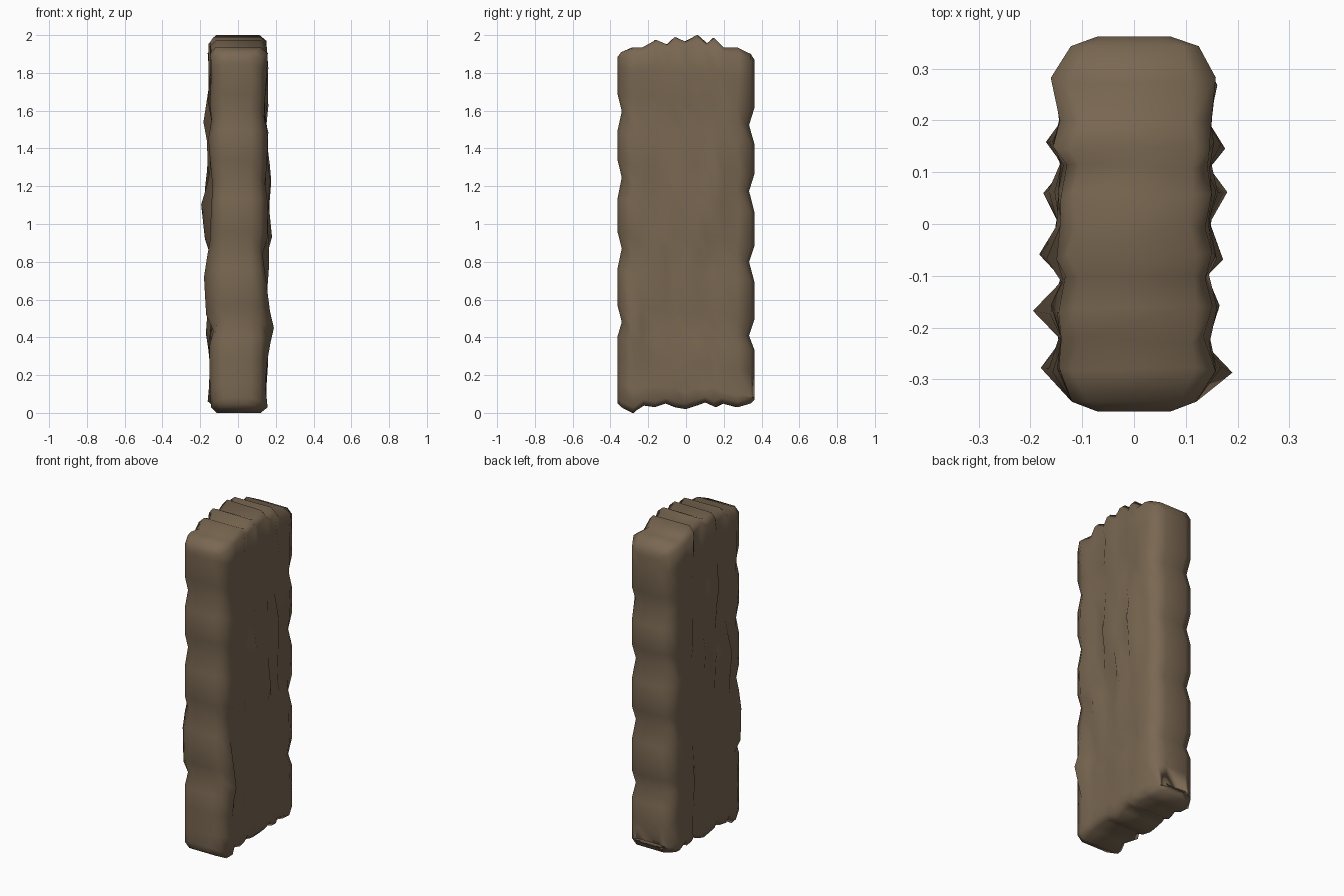
import bpy, bmesh, random

if "Cube" in bpy.data.objects:
    bpy.data.objects.remove(bpy.data.objects["Cube"])

random.seed(7)

bark = bpy.data.materials.new("brown_bark")
bark.diffuse_color = (0.19, 0.135, 0.083, 1)
bark.use_nodes = True
bark.node_tree.nodes["Principled BSDF"].inputs["Base Color"].default_value = bark.diffuse_color

# Cross stations along y: y, top z, bottom z, left peak, right peak, height of each peak
# (odd entries are the ridges, even ones the grooves between them)
stations = [
    (-0.362, 1.885, 0.05, 0.070, 0.070, 0, 0),
    (-0.343, 1.910, 0.03, 0.120, 0.120, 0, 0),
    (-0.280, 1.935, 0.00, 0.180, 0.190, 5, 3),
    (-0.225, 1.935, 0.04, 0.138, 0.140, 0, 0),
    (-0.165, 1.975, 0.03, 0.195, 0.165, 8, 6),
    (-0.105, 1.950, 0.05, 0.135, 0.138, 0, 0),
    (-0.060, 1.990, 0.03, 0.183, 0.172, 12, 9),
    (0.000, 1.965, 0.02, 0.142, 0.140, 0, 0),
    (0.060, 2.000, 0.04, 0.175, 0.180, 9, 7),
    (0.110, 1.955, 0.055, 0.135, 0.142, 0, 0),
    (0.150, 1.985, 0.03, 0.170, 0.176, 3, 9),
    (0.195, 1.935, 0.05, 0.136, 0.142, 0, 0),
    (0.275, 1.935, 0.03, 0.152, 0.158, 7, 11),
    (0.343, 1.900, 0.05, 0.122, 0.125, 0, 0),
    (0.362, 1.870, 0.07, 0.070, 0.070, 0, 0),
]
# Heights of the lumps and of the notches between them
levels = [0.12, 0.25, 0.37, 0.445, 0.53, 0.73, 0.835, 0.92, 1.10,
          1.21, 1.30, 1.46, 1.56, 1.65, 1.80]
notches = {0.445, 0.835, 1.21, 1.56}


def side_points(bm, index, side):
    """One vertical line of points on the left (-1) or right (1) face."""
    y, top, bottom, left, right, peak_l, peak_r = stations[index]
    reach, peak = (left, peak_l) if side < 0 else (right, peak_r)
    ridge = index % 2 == 0 and 0 < index < len(stations) - 1
    at_end = index < 2 or index > len(stations) - 3
    tilt = random.uniform(-0.03, 0.03) if not at_end else -0.1 * y
    zs = [bottom, bottom + 0.03] + [z + tilt for z in levels] + [top - 0.03, top]
    points = []
    for i, z in enumerate(zs):
        notch = 2 <= i < len(zs) - 2 and levels[i - 2] in notches
        if at_end:
            x = reach - (0.006 if notch else 0)
        elif ridge:
            x = 0.147 + random.uniform(-0.006, 0.014) - (0.012 if notch else 0)
            if i == peak + 2:
                x = reach
            elif abs(i - peak - 2) == 1:
                x = (x + reach) / 2
        else:
            x = reach + random.uniform(-0.006, 0.008)
        if i in (0, len(zs) - 1):
            x -= 0.03
        # ends are pinched inward at the notches
        yy = y
        if at_end and notch:
            yy -= 0.028 if y > 0 else -0.022
        elif not at_end:
            yy += random.uniform(-0.009, 0.009)
        points.append(bm.verts.new((side * x, yy, z)))
    return points


# Lumpy slab: loops of points joined along y
bm = bmesh.new()
rings = []
for k in range(len(stations)):
    rings.append(side_points(bm, k, -1) + side_points(bm, k, 1)[::-1])
n = len(rings[0])
for a, b in zip(rings, rings[1:]):
    for i in range(n):
        j = (i + 1) % n
        bm.faces.new((a[i], a[j], b[j], b[i]))
# narrow ends
for ring in (rings[0], rings[-1]):
    for i in range(n // 2 - 1):
        bm.faces.new((ring[i], ring[i + 1], ring[n - 2 - i], ring[n - 1 - i]))
bmesh.ops.recalc_face_normals(bm, faces=bm.faces[:])
for f in bm.faces:
    f.smooth = True

mesh = bpy.data.meshes.new("bark_slab")
bm.to_mesh(mesh)
bm.free()
mesh.materials.append(bark)
slab = bpy.data.objects.new("bark_slab", mesh)
bpy.context.collection.objects.link(slab)
